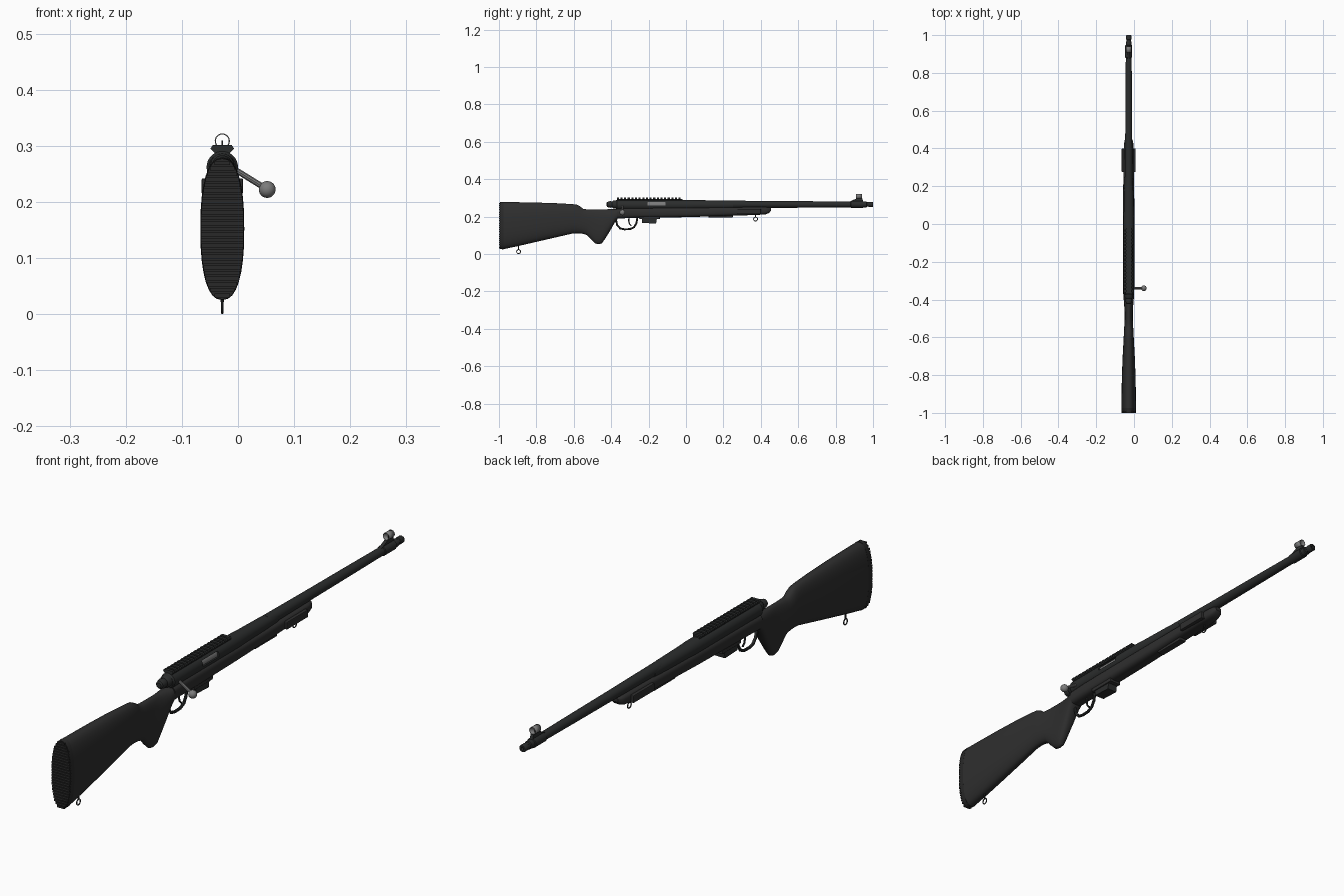
import bpy, math
from math import radians, pi
from mathutils import Vector

if "Cube" in bpy.data.objects:
    bpy.data.objects.remove(bpy.data.objects["Cube"])

CX = -0.028      # centre line of the rifle
BORE = 0.265     # height of the barrel axis


def material(name, r, g, b):
    m = bpy.data.materials.new(name)
    m.use_nodes = True
    m.diffuse_color = (r, g, b, 1)
    m.node_tree.nodes["Principled BSDF"].inputs["Base Color"].default_value = (r, g, b, 1)
    return m


POLYMER = material("black polymer", 0.028, 0.028, 0.028)
RUBBER = material("black rubber", 0.022, 0.022, 0.022)
BLUED = material("blued steel", 0.024, 0.026, 0.026)
STEEL = material("bright steel", 0.2, 0.2, 0.2)


def finish(ob, name, mat, smooth=True):
    ob.name = name
    ob.data.materials.clear()
    ob.data.materials.append(mat)
    if smooth:
        bpy.ops.object.select_all(action='DESELECT')
        ob.select_set(True)
        bpy.context.view_layer.objects.active = ob
        bpy.ops.object.shade_smooth_by_angle(angle=radians(35))
    return ob


def mesh(name, verts, faces, mat, smooth=True):
    me = bpy.data.meshes.new(name)
    me.from_pydata(verts, [], faces)
    ob = bpy.data.objects.new(name, me)
    bpy.context.collection.objects.link(ob)
    return finish(ob, name, mat, smooth)


def loft(name, sections, mat, power=2.0, n=24, caps=True):
    """Skin rounded sections (y, bottom, top, half width) along y."""
    verts, faces = [], []
    for y, lo, hi, w in sections:
        for i in range(n):
            a = 2 * pi * i / n
            c, s = math.cos(a), math.sin(a)
            x = math.copysign(abs(c) ** (2 / power), c) * w
            z = math.copysign(abs(s) ** (2 / power), s) * (hi - lo) / 2
            verts.append((CX + x, y, (lo + hi) / 2 + z))
    for k in range(len(sections) - 1):
        for i in range(n):
            j = (i + 1) % n
            faces.append((k * n + i, (k + 1) * n + i, (k + 1) * n + j, k * n + j))
    if caps:
        faces.append(tuple(range(n)))
        faces.append(tuple(reversed(range(len(verts) - n, len(verts)))))
    return mesh(name, verts, faces, mat)


def turned(name, profile, mat, z=BORE, **kw):
    return loft(name, [(y, z - r, z + r, r) for y, r in profile], mat, **kw)


def box(name, x, y, z, mat, bevel=0.0):
    """Box from (min, max) ranges; x is measured from the centre line."""
    bpy.ops.mesh.primitive_cube_add(size=1, location=(CX + sum(x) / 2, sum(y) / 2, sum(z) / 2))
    ob = bpy.context.object
    ob.scale = (x[1] - x[0], y[1] - y[0], z[1] - z[0])
    bpy.ops.object.transform_apply(location=False, rotation=False)
    if bevel:
        mod = ob.modifiers.new("bevel", 'BEVEL')
        mod.width, mod.segments = bevel, 2
    return finish(ob, name, mat, False)


def prism(name, outline, half, mat):
    """Extrude a side outline of (y, z) points across x."""
    n = len(outline)
    verts = [(CX + s * half, y, z) for s in (-1, 1) for y, z in outline]
    faces = [(i, (i + 1) % n, n + (i + 1) % n, n + i) for i in range(n)]
    faces += [tuple(reversed(range(n))), tuple(range(n, 2 * n))]
    return mesh(name, verts, faces, mat, False)


def rod(name, points, radius, mat):
    cu = bpy.data.curves.new(name, 'CURVE')
    cu.dimensions = '3D'
    cu.bevel_depth, cu.bevel_resolution, cu.use_fill_caps = radius, 3, True
    sp = cu.splines.new('POLY')
    sp.points.add(len(points) - 1)
    for p, co in zip(sp.points, points):
        p.co = (*co, 1)
    ob = bpy.data.objects.new(name, cu)
    bpy.context.collection.objects.link(ob)
    bpy.ops.object.select_all(action='DESELECT')
    ob.select_set(True)
    bpy.context.view_layer.objects.active = ob
    bpy.ops.object.convert(target='MESH')
    return finish(bpy.context.object, name, mat)


def swivel(name, y, z, top):
    bpy.ops.mesh.primitive_torus_add(major_radius=0.0105, minor_radius=0.0022, major_segments=20,
                                     minor_segments=8, location=(CX, y, z), rotation=(0, pi / 2, 0))
    finish(bpy.context.object, name + "_ring", BLUED)
    rod(name + "_stud", [(CX, y, z + 0.009), (CX, y, top)], 0.003, BLUED)


# Butt, comb, wrist and pistol grip
loft("butt_stock", [
    (-0.975, 0.026, 0.278, 0.039), (-0.9, 0.042, 0.277, 0.038), (-0.8, 0.065, 0.275, 0.036),
    (-0.7, 0.088, 0.272, 0.032), (-0.61, 0.109, 0.267, 0.027), (-0.585, 0.111, 0.264, 0.026),
    (-0.565, 0.110, 0.254, 0.025), (-0.55, 0.108, 0.241, 0.024), (-0.53, 0.102, 0.239, 0.023),
    (-0.505, 0.075, 0.239, 0.022), (-0.485, 0.056, 0.239, 0.022), (-0.465, 0.052, 0.239, 0.022),
    (-0.45, 0.057, 0.239, 0.023), (-0.43, 0.085, 0.239, 0.024), (-0.405, 0.125, 0.24, 0.026),
    (-0.38, 0.17, 0.241, 0.028), (-0.36, 0.195, 0.243, 0.029)], POLYMER, power=2.4, n=32)

# Recoil pad with horizontal ribs
loft("recoil_pad", [(-0.994, 0.026, 0.277, 0.038), (-0.975, 0.025, 0.279, 0.0392)],
     RUBBER, power=2.4, n=32)
RIBS = 25
for i in range(RIBS):
    t = (i + 0.5) / RIBS * 2 - 1
    half = 0.038 * (1 - abs(t) ** 2.4) ** (1 / 2.4)
    z = 0.1515 + t * 0.123
    box(f"pad_rib_{i + 1}", (-half, half), (-1, -0.99), (z - 0.0036, z + 0.0036), RUBBER)

# Fore-end with its rails
loft("fore_end", [
    (-0.37, 0.19, 0.244, 0.029), (-0.3, 0.192, 0.248, 0.03), (0.0, 0.197, 0.25, 0.03),
    (0.2, 0.203, 0.251, 0.029), (0.38, 0.209, 0.251, 0.027), (0.425, 0.212, 0.251, 0.025),
    (0.445, 0.22, 0.25, 0.021), (0.455, 0.232, 0.247, 0.012)], POLYMER, power=3, n=28)
for side, s in (("left", 1), ("right", -1)):
    box(f"{side}_side_rail", tuple(sorted((s * 0.02, s * 0.037))), (0.275, 0.4),
        (0.214, 0.242), POLYMER, 0.003)
box("bottom_rail", (-0.014, 0.014), (0.12, 0.25), (0.194, 0.212), POLYMER, 0.003)

# Receiver with an open ejection port
receiver = turned("receiver", [(-0.375, 0.024), (-0.37, 0.028), (0.02, 0.028), (0.05, 0.0265),
                               (0.18, 0.024), (0.25, 0.021)], BLUED, z=0.262, n=32)
cutter = box("port_cutter", (0.008, 0.05), (-0.205, -0.11), (0.259, 0.279), BLUED)
mod = receiver.modifiers.new("port", 'BOOLEAN')
mod.operation, mod.object = 'DIFFERENCE', cutter
bpy.ops.object.select_all(action='DESELECT')
receiver.select_set(True)
bpy.context.view_layer.objects.active = receiver
bpy.ops.object.modifier_apply(modifier="port")
bpy.data.objects.remove(cutter)
turned("bolt_body", [(-0.22, 0.0215), (-0.1, 0.0215)], STEEL, z=0.262)
turned("bolt_shroud", [(-0.424, 0.009), (-0.42, 0.014), (-0.405, 0.018), (-0.395, 0.016),
                       (-0.388, 0.021), (-0.37, 0.022)], BLUED)

# Bolt handle
knob = Vector((0.052, -0.34, 0.222))
rod("bolt_handle", [(CX + 0.01, -0.34, 0.263), (0.002, -0.34, 0.253), knob], 0.0055, STEEL)
bpy.ops.mesh.primitive_uv_sphere_add(segments=24, ring_count=14, radius=0.015, location=knob)
finish(bpy.context.object, "bolt_knob", STEEL)

# Barrel, muzzle and bore
turned("barrel", [(0.2, 0.021), (0.45, 0.0185), (0.7, 0.017), (0.88, 0.0155), (0.882, 0.0185),
                  (0.945, 0.0185), (0.947, 0.015), (0.965, 0.015), (0.967, 0.012), (0.975, 0.012),
                  (0.977, 0.0135), (0.997, 0.0135), (1.0, 0.0115), (1.0, 0.006), (0.97, 0.006)],
       BLUED)

# Front sight with a round hood
prism("front_sight_ramp", [(0.87, 0.278), (0.948, 0.278), (0.942, 0.297), (0.912, 0.297)],
      0.006, BLUED)
hood = turned("front_sight_hood", [(0.908, 0.0135), (0.94, 0.0135)], STEEL, z=0.3085, caps=False)
hood.modifiers.new("wall", 'SOLIDIFY').thickness = 0.002
box("front_sight_post", (-0.001, 0.001), (0.92, 0.926), (0.296, 0.309), BLUED)

# Toothed scope rail
box("scope_rail_base", (-0.014, 0.014), (-0.37, -0.02), (0.282, 0.294), BLUED)
TEETH = 18
pitch = 0.35 / TEETH
section = ((-0.014, 0.288), (-0.021, 0.295), (-0.017, 0.301), (0.017, 0.301), (0.021, 0.295),
           (0.014, 0.288))
for i in range(TEETH):
    y0 = -0.37 + i * pitch
    y1, n = y0 + pitch * 0.58, len(section)
    verts = [(CX + x, y, z) for y in (y0, y1) for x, z in section]
    faces = [(k, (k + 1) % n, n + (k + 1) % n, n + k) for k in range(n)]
    faces += [tuple(reversed(range(n))), tuple(range(n, 2 * n))]
    mesh(f"scope_rail_tooth_{i + 1}", verts, faces, BLUED, False)

# Magazine, trigger guard and trigger
prism("magazine", [(-0.238, 0.2), (-0.234, 0.166), (-0.16, 0.163), (-0.154, 0.2)], 0.02, BLUED)
box("magazine_well", (-0.024, 0.024), (-0.25, -0.14), (0.186, 0.202), POLYMER, 0.003)
guard = [(-0.375, 0.185), (-0.368, 0.155), (-0.352, 0.137), (-0.33, 0.132), (-0.3, 0.133),
         (-0.278, 0.143), (-0.265, 0.165), (-0.26, 0.195)]
rod("trigger_guard", [(CX, y, z) for y, z in guard], 0.0055, BLUED)
trigger = [(-0.305, 0.195), (-0.306, 0.175), (-0.302, 0.16), (-0.292, 0.15)]
rod("trigger", [(CX, y, z) for y, z in trigger], 0.0035, BLUED)

# Sling swivels
swivel("rear_swivel", -0.895, 0.0127, 0.048)
swivel("front_swivel", 0.372, 0.187, 0.212)
